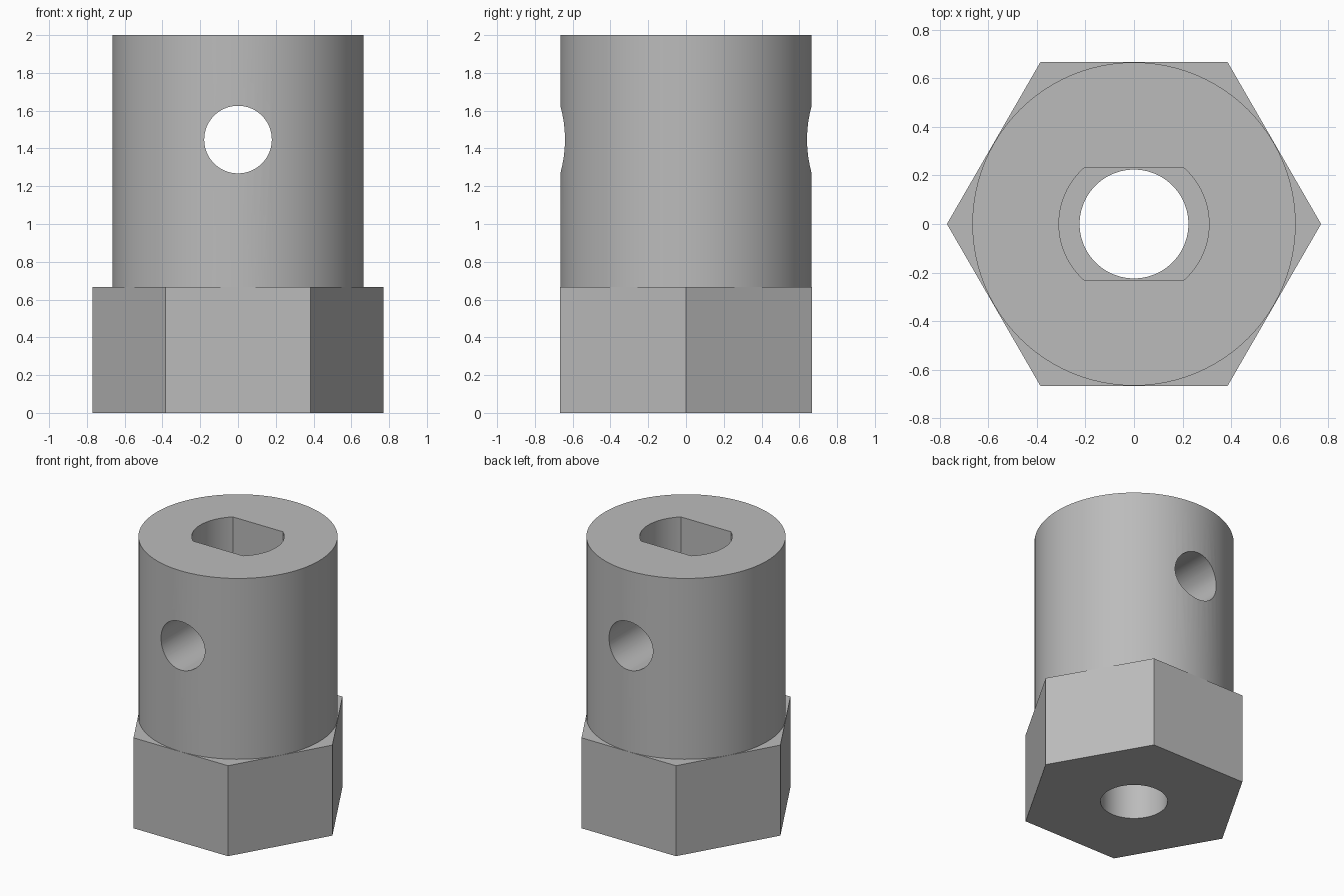
import bpy, bmesh, math
from mathutils import Matrix

cube = bpy.data.objects.get("Cube")
if cube:
    bpy.data.objects.remove(cube, do_unlink=True)

HEX_FLAT = 0.667       # half the width across the flats
HEX_TOP = 0.667
TOP = 2.0
SIDES = 96

steel = bpy.data.materials.new("grey_metal")
steel.use_nodes = True
grey = (0.5, 0.5, 0.5, 1)
steel.diffuse_color = grey
steel.node_tree.nodes["Principled BSDF"].inputs["Base Color"].default_value = grey


def prism(name, outline, z0, z1, matrix=Matrix()):
    """Solid made by raising a flat outline from z0 to z1."""
    bm = bmesh.new()
    face = bm.faces.new([bm.verts.new((x, y, z0)) for x, y in outline])
    up = bmesh.ops.extrude_face_region(bm, geom=[face])["geom"]
    bmesh.ops.translate(bm, vec=(0, 0, z1 - z0),
                        verts=[v for v in up if isinstance(v, bmesh.types.BMVert)])
    bmesh.ops.recalc_face_normals(bm, faces=bm.faces)
    bm.transform(matrix)
    mesh = bpy.data.meshes.new(name)
    bm.to_mesh(mesh)
    bm.free()
    mesh.materials.append(steel)
    obj = bpy.data.objects.new(name, mesh)
    bpy.context.collection.objects.link(obj)
    return obj


def ring(radius, sides=SIDES):
    return [(radius * math.cos(2 * math.pi * i / sides),
             radius * math.sin(2 * math.pi * i / sides)) for i in range(sides)]


def two_flats(radius, half_width, steps=32):
    """Circle with flats at y = +half_width and y = -half_width."""
    a = math.asin(half_width / radius)
    arc = [-a + 2 * a * i / steps for i in range(steps + 1)]
    return [(radius * math.cos(t + turn), radius * math.sin(t + turn))
            for turn in (0, math.pi) for t in arc]


def combine(obj, tool, operation):
    bpy.context.view_layer.objects.active = obj
    mod = obj.modifiers.new(operation.lower(), "BOOLEAN")
    mod.operation, mod.solver, mod.object = operation, "EXACT", tool
    bpy.ops.object.modifier_apply(modifier=mod.name)
    bpy.data.objects.remove(tool, do_unlink=True)


# Hexagonal foot joined to the round barrel
adapter = prism("hex_adapter", ring(HEX_FLAT / math.cos(math.pi / 6), 6), 0, HEX_TOP)
combine(adapter, prism("barrel", ring(0.6655), 0.3, TOP), "UNION")

# Round bore through the foot, flat-sided shaft socket, and cross hole
combine(adapter, prism("bore", ring(0.224), -0.2, 1.0), "DIFFERENCE")
combine(adapter, prism("shaft_socket", two_flats(0.309, 0.232), HEX_TOP, 2.2), "DIFFERENCE")
sideways = Matrix.Translation((0, 0, 1.447)) @ Matrix.Rotation(math.pi / 2, 4, "X")
combine(adapter, prism("cross_hole", ring(0.179, 64), -1, 1, sideways), "DIFFERENCE")

# Smooth round walls, crisp edges
bpy.ops.object.select_all(action="DESELECT")
adapter.select_set(True)
bpy.context.view_layer.objects.active = adapter
bpy.ops.object.shade_smooth_by_angle(angle=math.radians(30))
